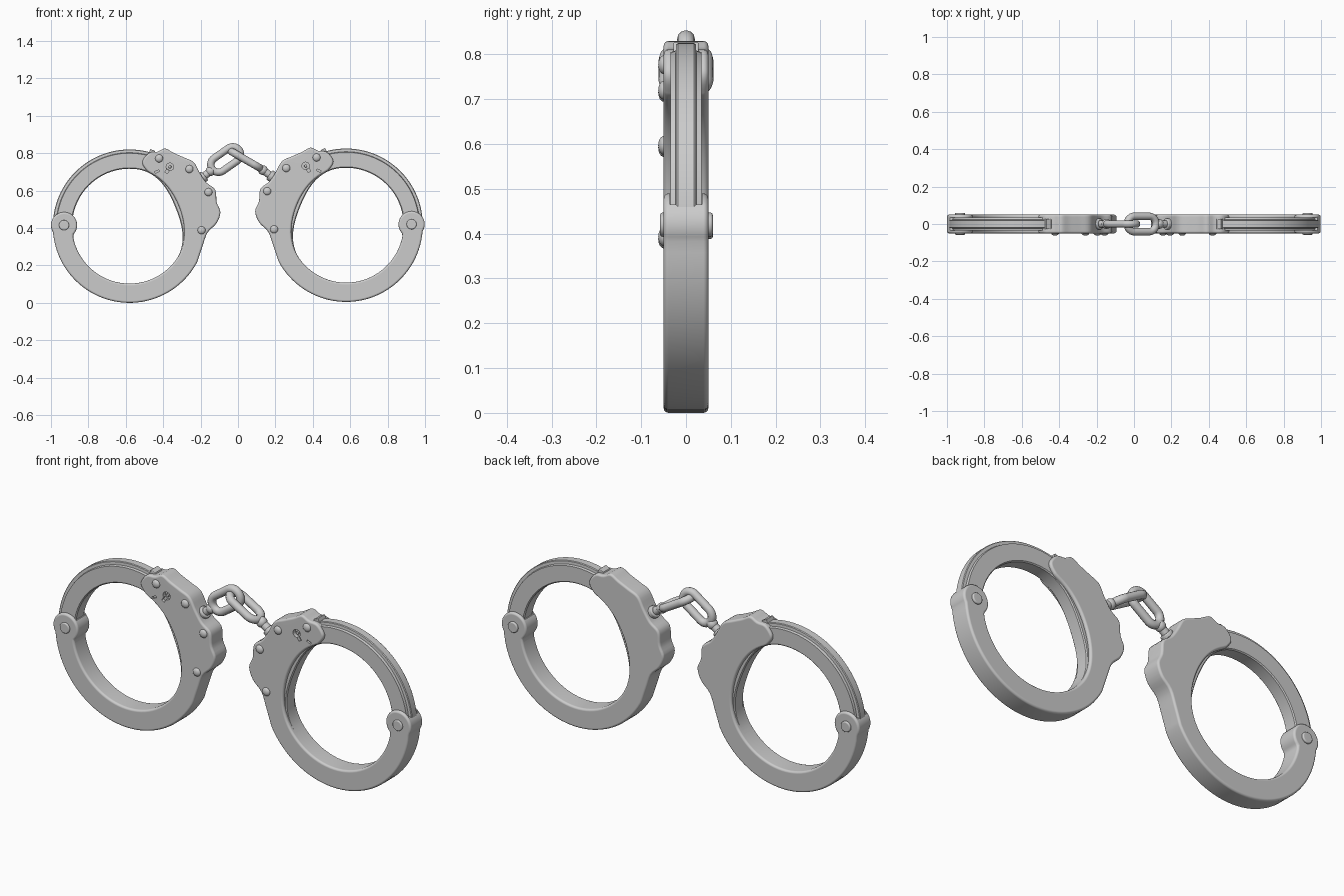
import bpy, bmesh, math
from math import sin, cos, radians, pi
from mathutils import Vector

if "Cube" in bpy.data.objects:
    bpy.data.objects.remove(bpy.data.objects["Cube"])

CX, CZ, R, RI = -0.58, 0.41, 0.41, 0.307   # left cuff ring
PIV = (-0.93, 0.415)                       # hinge centre


def mesh_object(name, bm):
    bmesh.ops.recalc_face_normals(bm, faces=bm.faces)
    me = bpy.data.meshes.new(name)
    bm.to_mesh(me)
    bm.free()
    ob = bpy.data.objects.new(name, me)
    bpy.context.collection.objects.link(ob)
    return ob


def plate(name, pts, y0, y1, bevel=0.0):
    """Extrude an xz outline along y, with softened rims."""
    bm = bmesh.new()
    face = bm.faces.new([bm.verts.new((x, y0, z)) for x, z in pts])
    ext = bmesh.ops.extrude_face_region(bm, geom=[face])
    bmesh.ops.translate(bm, vec=(0, y1 - y0, 0),
                        verts=[v for v in ext['geom'] if isinstance(v, bmesh.types.BMVert)])
    ob = mesh_object(name, bm)
    if bevel:
        m = ob.modifiers.new('bevel', 'BEVEL')
        m.width, m.segments, m.limit_method, m.angle_limit = bevel, 3, 'ANGLE', radians(40)
    return ob


def arc(cx, cz, r, a0, a1, n):
    out = []
    for i in range(n + 1):
        a = radians(a0 + (a1 - a0) * i / n)
        out.append((cx + r * cos(a), cz + r * sin(a)))
    return out


def smooth(pts, n=4):
    """Catmull-Rom curve through open points."""
    p = [Vector(q) for q in [pts[0]] + pts + [pts[-1]]]
    out = []
    for i in range(1, len(p) - 2):
        a, b, c, d = p[i - 1:i + 3]
        for k in range(n):
            t = k / n
            out.append(tuple(0.5 * (2 * b + (c - a) * t + (2 * a - 5 * b + 4 * c - d) * t * t
                                    + (3 * b - a - 3 * c + d) * t ** 3)))
    return out + [tuple(pts[-1])]


def bump(a):
    """Flattening of the opening beside the lock body (degrees)."""
    u = (a - 22) / 60
    return cos(pi / 2 * u) ** 2 if abs(u) < 1 else 0


def rod(name, a, b, r, bevel=0.006):
    a, b = Vector(a), Vector(b)
    bpy.ops.mesh.primitive_cylinder_add(vertices=32, radius=r, depth=(b - a).length, location=(a + b) / 2,
                                        rotation=(b - a).to_track_quat('Z', 'Y').to_euler())
    ob = bpy.context.object
    ob.name = name
    m = ob.modifiers.new('bevel', 'BEVEL')
    m.width, m.segments, m.limit_method = bevel, 3, 'ANGLE'


def ball(name, loc, scale):
    bpy.ops.mesh.primitive_uv_sphere_add(segments=24, ring_count=12, radius=1, location=loc)
    bpy.context.object.name = name
    bpy.context.object.scale = scale


cutters = []


def cuff(side, s, dx, dz):
    def P(x, z):
        return (s * x + dx, z + dz)

    def PP(pts):
        return [P(*q) for q in pts]

    # lock body outline, then lower bow, hinge lug and inner edge
    body = smooth([(-0.484, 0.703), (-0.508, 0.735), (-0.508, 0.765), (-0.475, 0.802), (-0.43, 0.808),
                   (-0.39, 0.825), (-0.345, 0.802), (-0.291, 0.778), (-0.237, 0.752), (-0.203, 0.693),
                   (-0.168, 0.642), (-0.122, 0.604), (-0.114, 0.537), (-0.094, 0.484), (-0.115, 0.425),
                   (-0.163, 0.375), (-0.19, 0.302), (-0.218, 0.218)])
    inner = [(CX + r * cos(a), CZ + r * sin(a)) for a, r in
             ((radians(d), RI - 0.022 * bump(d)) for d in range(-168, 70, 4))]
    outline = (body + arc(CX, CZ, R, -32, -172, 40) + arc(*PIV, 0.07, 212, -46, 28) + inner)
    frame = plate(side + '_frame', PP(outline), -0.05, 0.05, 0.011)

    # recesses: hinge slot, keyhole, double-lock slot
    x, z = -0.364, 0.727
    holes = [plate('slot_cutter', PP([(-1.03, 0.46), (-0.84, 0.46), (-0.84, 0.56), (-1.03, 0.56)]), -0.036, 0.036),
             plate('key_round_cutter', PP(arc(x, z, 0.02, 0, 345, 23)), -0.07, -0.03),
             plate('key_slot_cutter', PP([(x - 0.008, z + 0.004), (x - 0.027, z - 0.028),
                                          (x - 0.013, z - 0.036), (x + 0.006, z - 0.004)]), -0.07, -0.031),
             plate('lock_slot_cutter', PP([(-0.446, 0.701), (-0.424, 0.711), (-0.420, 0.703), (-0.442, 0.693)]),
                   -0.07, -0.04)]
    for h in holes:
        h.hide_render = True
        m = frame.modifiers.new('cut', 'BOOLEAN')
        m.operation, m.solver, m.object = 'DIFFERENCE', 'EXACT', h
    cutters.extend(holes)
    rod(side + '_key_pin', (*P(x, z)[:1], -0.045, P(x, z)[1]), (P(x, z)[0], -0.02, P(x, z)[1]), 0.008, 0.002)

    # swinging arm: stepped section swept round the ring and through the lock
    bm = bmesh.new()
    rings = []
    for d in range(178, -43, -3):
        a = radians(d)
        ri, ro = RI - 0.042 * bump(d), (R if d > 62 else 0.385)
        sec = [(ri, -0.03), (ri + 0.005, -0.035), (ro - 0.02, -0.035), (ro - 0.017, -0.023), (ro - 0.003, -0.022),
               (ro, -0.018)]
        sec += [(r, -y) for r, y in reversed(sec)]
        ring = []
        for r, y in sec:
            px, pz = P(CX + r * cos(a), CZ + r * sin(a))
            ring.append(bm.verts.new((px, y, pz)))
        rings.append(ring)
    n = len(rings[0])
    for r0, r1 in zip(rings, rings[1:]):
        for i in range(n):
            bm.faces.new((r0[i], r0[(i + 1) % n], r1[(i + 1) % n], r1[i]))
    bm.faces.new(rings[0])
    bm.faces.new(rings[-1])
    mesh_object(side + '_swing_arm', bm)
    plate(side + '_arm_tooth', PP([(-0.482, 0.79), (-0.468, 0.823), (-0.445, 0.812), (-0.43, 0.78)]),
          -0.028, 0.028, 0.003)

    # hinge pin and front rivets
    px, pz = P(*PIV)
    rod(side + '_hinge_pin', (px, -0.058, pz), (px, 0.06, pz), 0.027)
    for i, q in enumerate([(-0.422, 0.772), (-0.26, 0.715), (-0.158, 0.592), (-0.195, 0.388)]):
        rx, rz = P(*q)
        ball(f'{side}_rivet_{i + 1}', (rx, -0.049, rz), (0.021, 0.013, 0.021))


cuff('left', 1, 0, 0)
cuff('right', -1, -0.002, 0.005)


def link(name, cx, cz, ang, side):
    """Oblong chain link; side is the in-plane width direction."""
    u = Vector((cos(radians(ang)), 0, sin(radians(ang))))
    w = Vector((0, 1, 0)) if side == 'y' else Vector((-u.z, 0, u.x))
    cu = bpy.data.curves.new(name, 'CURVE')
    cu.dimensions, cu.bevel_depth, cu.bevel_resolution = '3D', 0.02, 4
    pts = arc(0.047, 0, 0.041, -90, 90, 14) + arc(-0.047, 0, 0.041, 90, 270, 14)
    sp = cu.splines.new('POLY')
    sp.points.add(len(pts) - 1)
    sp.use_cyclic_u = True
    for p, (a, b) in zip(sp.points, pts):
        p.co = (*(Vector((cx, 0, cz)) + u * a + w * b), 1)
    bpy.context.collection.objects.link(bpy.data.objects.new(name, cu))


# chain: two links and a swivel post on each cuff
link('chain_link_left', -0.066, 0.766, 35, 'xz')
link('chain_link_right', 0.041, 0.765, -30, 'y')
for name, a, b in (('left', (-0.215, 0, 0.65), (-0.14, 0, 0.71)), ('right', (0.21, 0, 0.655), (0.125, 0, 0.715))):
    a, b = Vector(a), Vector(b)
    rod(name + '_swivel_post', a, b, 0.02)
    rod(name + '_swivel_collar', a.lerp(b, 0.15), a.lerp(b, 0.5), 0.03)
    ball(name + '_swivel_eye', a.lerp(b, 0.9), (0.026, 0.026, 0.026))

# bake modifiers and curves, drop cutters, shade
keep = [o for o in bpy.data.objects if o not in cutters]
bpy.ops.object.select_all(action='DESELECT')
for o in keep:
    o.select_set(True)
bpy.context.view_layer.objects.active = keep[0]
bpy.ops.object.convert(target='MESH')
for c in cutters:
    bpy.data.objects.remove(c)
bpy.ops.object.shade_smooth_by_angle(angle=radians(35))
for o in bpy.context.selected_objects:
    o.modifiers.new('normals', 'WEIGHTED_NORMAL').keep_sharp = True
